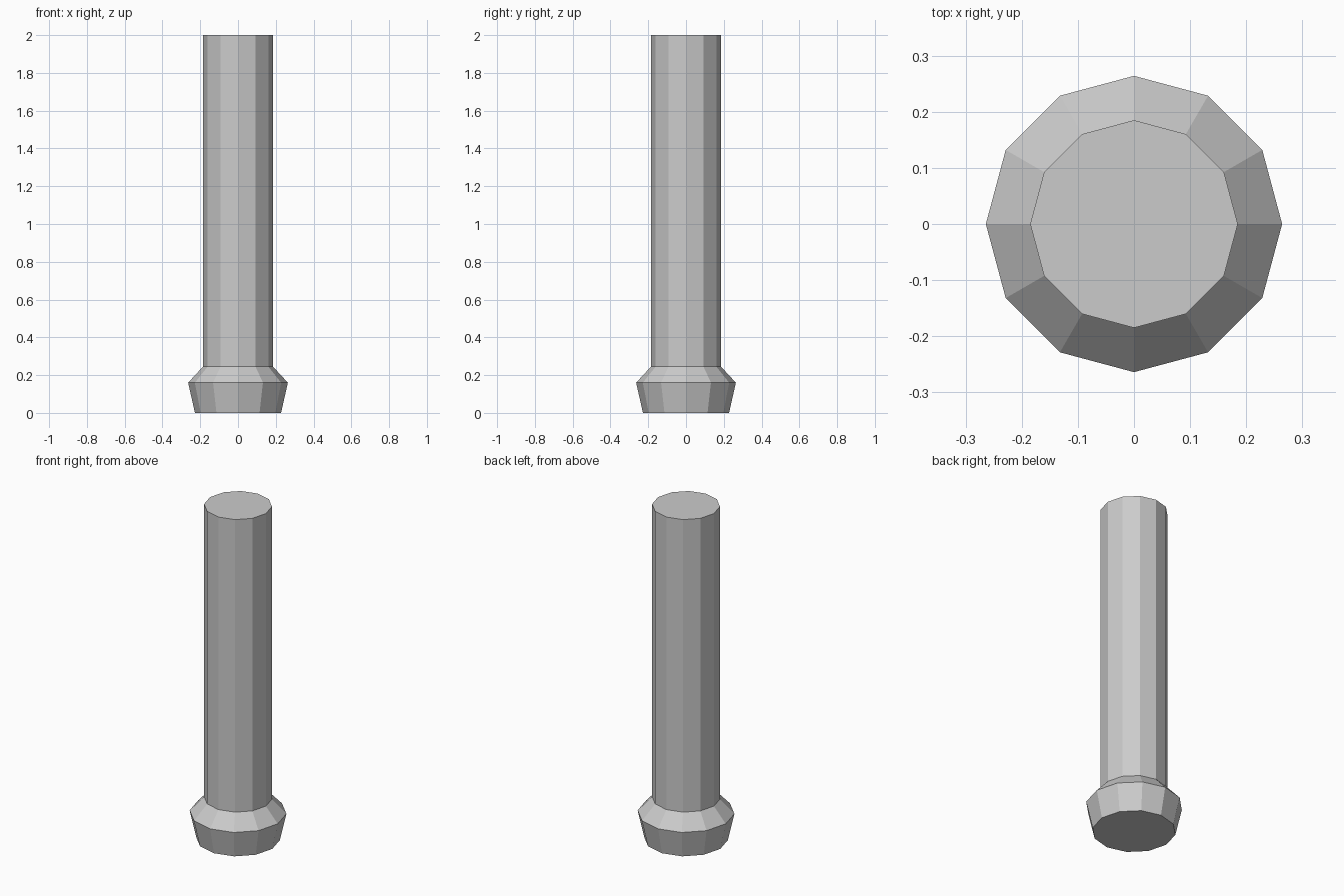
import bpy, bmesh
from math import cos, sin, tau

if "Cube" in bpy.data.objects:
    bpy.data.objects.remove(bpy.data.objects["Cube"])

SIDES = 12
# (radius, height): foot, flared rim, shoulder, top of shaft
PROFILE = [(0.228, 0.0), (0.264, 0.16), (0.185, 0.245), (0.185, 2.0)]

bm = bmesh.new()

# One ring of points per profile step
rings = [[bm.verts.new((r * cos(tau * i / SIDES), r * sin(tau * i / SIDES), z))
          for i in range(SIDES)] for r, z in PROFILE]

# Flat side panels between rings
for low, high in zip(rings, rings[1:]):
    for i in range(SIDES):
        j = (i + 1) % SIDES
        bm.faces.new((low[i], low[j], high[j], high[i]))

# End caps
bm.faces.new(rings[0][::-1])
bm.faces.new(rings[-1])

mesh = bpy.data.meshes.new("post_with_flared_base")
bm.to_mesh(mesh)
bm.free()
post = bpy.data.objects.new("post_with_flared_base", mesh)
bpy.context.collection.objects.link(post)
